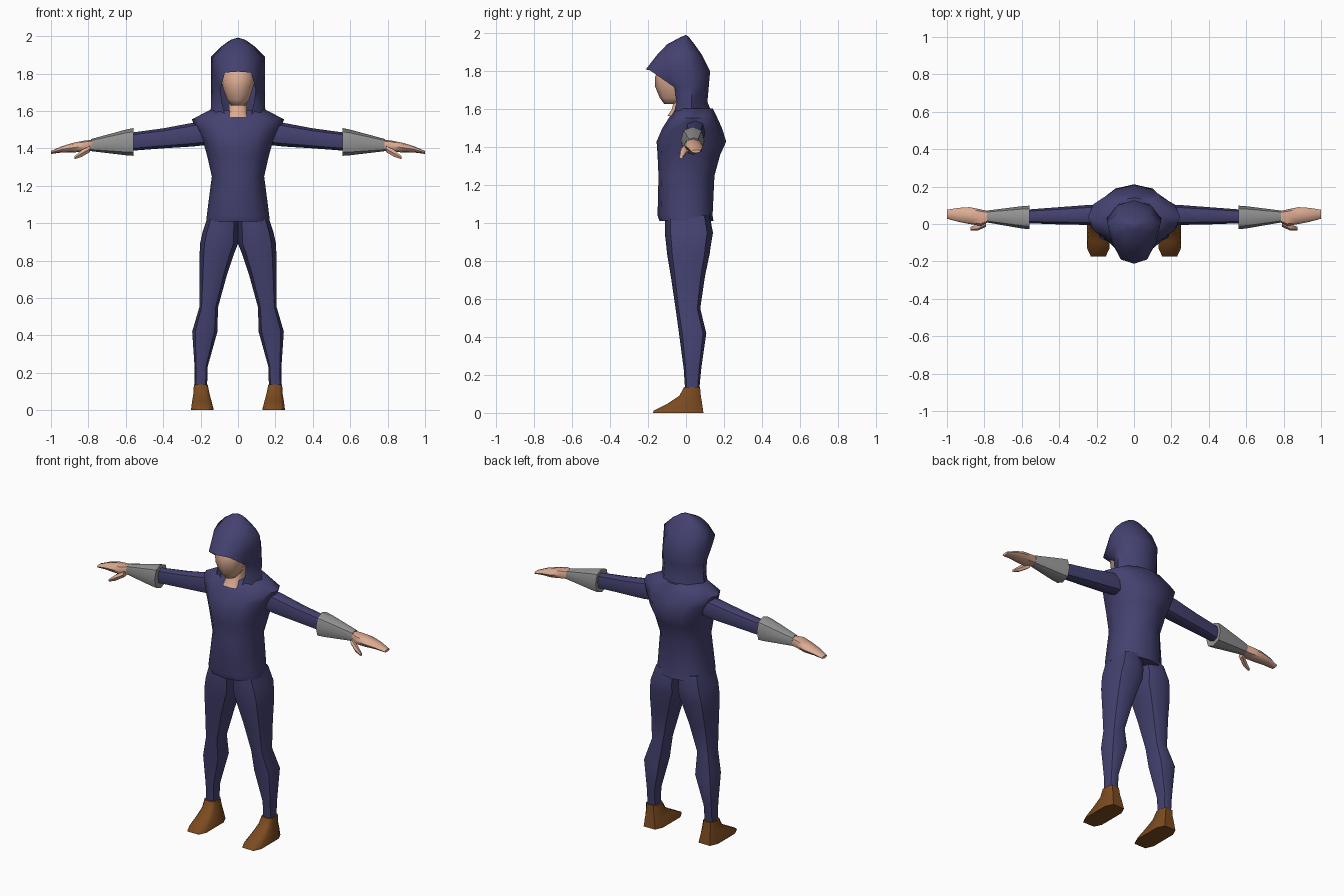
import bpy, bmesh, math


def material(name, rgb):
    m = bpy.data.materials.new(name)
    m.diffuse_color = (*rgb, 1)
    return m


BLUE = material("navy cloth", (0.058, 0.054, 0.162))
SKIN = material("skin", (0.72, 0.41, 0.29))
GREY = material("grey bracer", (0.30, 0.30, 0.30))
BROWN = material("brown leather", (0.20, 0.07, 0.014))


def finish(name, bm, mat, mirror=False, angle=50):
    bmesh.ops.recalc_face_normals(bm, faces=bm.faces)
    me = bpy.data.meshes.new(name)
    bm.to_mesh(me)
    bm.free()
    me.materials.append(mat)
    for p in me.polygons:
        p.use_smooth = True
    me.set_sharp_from_angle(angle=math.radians(angle))
    ob = bpy.data.objects.new(name, me)
    bpy.context.collection.objects.link(ob)
    if mirror:
        ob.modifiers.new("Mirror", 'MIRROR').use_mirror_merge = False
    return ob


def loft(name, rows, mat, axis='z', n=8, power=1.0, flat=False, mirror=False, angle=50):
    """Rows are (position, a0, a1, b0, b1): a, b = x, y along z, or y, z along x."""
    bm = bmesh.new()
    rings = []
    off = math.pi / n if flat else 0
    k = math.cos(off)
    for t, a0, a1, b0, b1 in rows:
        ring = []
        for i in range(n):
            ang = off + 2 * math.pi * i / n
            c, s = math.cos(ang) / k, math.sin(ang) / k
            c = math.copysign(abs(c) ** power, c)
            s = math.copysign(abs(s) ** power, s)
            a = (a0 + a1) / 2 + c * (a1 - a0) / 2
            b = (b0 + b1) / 2 + s * (b1 - b0) / 2
            ring.append(bm.verts.new((a, b, t) if axis == 'z' else (t, a, b)))
        rings.append(ring)
    for r, q in zip(rings, rings[1:]):
        for i in range(n):
            j = (i + 1) % n
            bm.faces.new((r[i], r[j], q[j], q[i]))
    bm.faces.new(rings[0][::-1])
    bm.faces.new(rings[-1])
    return finish(name, bm, mat, mirror, angle)


# Tunic
loft("tunic", [(z, -h, h, y0, y1) for z, h, y0, y1 in (
    (1.01, .17, -.14, .145), (1.04, .167, -.15, .14), (1.25, .14, -.145, .15),
    (1.36, .165, -.15, .18), (1.43, .185, -.155, .212), (1.50, .22, -.125, .19),
    (1.555, .247, -.09, .165), (1.605, .15, -.06, .14))], BLUE, n=12, power=.9)

# Trouser legs, meeting at the centre above the crotch
loft("trouser_leg", [
    (.125, .165, .232, -.005, .07), (.23, .163, .232, -.012, .08),
    (.42, .11, .245, -.037, .107), (.55, .107, .207, -.055, .075),
    (.72, .06, .205, -.08, .1), (.84, .02, .205, -.1, .125),
    (.89, 0, .203, -.105, .132), (.95, 0, .19, -.112, .142),
    (1.04, 0, .16, -.11, .125)], BLUE, power=.8, mirror=True)

# Boots
loft("boot", [
    (0, .13, .252, -.175, .092), (.012, .132, .25, -.17, .09),
    (.05, .142, .245, -.095, .085), (.09, .153, .238, -.035, .078),
    (.137, .162, .236, -.01, .074)], BROWN, power=.5, flat=True, mirror=True)

# Sleeves, bracers, hands and thumbs
loft("sleeve", [
    (.15, 0, .1, 1.42, 1.55), (.24, -.005, .102, 1.41, 1.537),
    (.40, -.002, .09, 1.40, 1.507), (.60, .005, .075, 1.385, 1.48)],
    BLUE, 'x', power=.85, mirror=True)
loft("bracer", [
    (.56, -.028, .098, 1.36, 1.508), (.60, -.024, .095, 1.363, 1.50),
    (.785, .008, .072, 1.385, 1.45)], GREY, 'x', power=.85, mirror=True)
loft("hand", [
    (.775, .012, .068, 1.388, 1.446), (.82, -.01, .078, 1.383, 1.442),
    (.88, 0, .09, 1.378, 1.43), (.94, .012, .086, 1.378, 1.412),
    (1.0, .028, .076, 1.37, 1.386)], SKIN, 'x', power=.8, mirror=True)
loft("thumb", [
    (.79, -.015, .03, 1.378, 1.418), (.835, -.035, 0, 1.352, 1.395),
    (.875, -.036, -.016, 1.34, 1.358)], SKIN, 'x', n=6, mirror=True)

# Head and neck
loft("head", [(z, -h, h, y0, y1) for z, h, y0, y1 in (
    (1.628, .035, -.115, -.03), (1.66, .06, -.138, .02), (1.72, .08, -.163, .05),
    (1.77, .09, -.163, .06), (1.83, .085, -.14, .06), (1.88, .05, -.09, .04))],
    SKIN, power=.85, angle=60)
loft("neck", [(1.565, -.055, .055, -.098, .05), (1.60, -.05, .05, -.075, .05),
              (1.66, -.045, .045, -.06, .04)], SKIN, power=.6, flat=True)

# Hood: half rows from front centre round to back centre; the lower front is open
hood_rows = [
    [None, (.07, -.065, 1.575), (.125, -.04, 1.57), (.15, .03, 1.57), (.085, .115, 1.57), (0, .14, 1.57)],
    [None, (.085, -.05, 1.64), (.12, -.03, 1.64), (.143, .03, 1.64), (.08, .095, 1.64), (0, .113, 1.64)],
    [None, (.095, -.06, 1.715), (.125, -.03, 1.72), (.145, .03, 1.72), (.085, .1, 1.72), (0, .12, 1.72)],
    [(0, -.212, 1.81), (.07, -.19, 1.805), (.118, -.10, 1.80), (.145, .02, 1.80), (.09, .10, 1.80), (0, .127, 1.80)],
    [(0, -.15, 1.89), (.06, -.135, 1.89), (.11, -.08, 1.89), (.144, .01, 1.89), (.08, .065, 1.89), (0, .082, 1.89)],
    [(0, -.10, 1.942), (.045, -.09, 1.942), (.075, -.05, 1.942), (.093, 0, 1.942), (.055, .035, 1.942), (0, .045, 1.942)],
    [(0, -.03, 1.98), (.02, -.028, 1.98), (.035, -.015, 1.98), (.04, 0, 1.98), (.025, .012, 1.98), (0, .016, 1.98)],
]
bm = bmesh.new()
for side in (1, -1):
    grid = [[p and bm.verts.new((side * p[0], p[1], p[2])) for p in row] for row in hood_rows]
    top = bm.verts.new((0, 0, 1.992))
    for r, q in zip(grid, grid[1:]):
        for i in range(5):
            quad = (r[i], r[i + 1], q[i + 1], q[i])
            if all(quad):
                bm.faces.new(quad)
    for a, b in zip(grid[-1], grid[-1][1:]):
        bm.faces.new((a, b, top))
bmesh.ops.remove_doubles(bm, verts=bm.verts, dist=.0005)
# Brow edge down to the cheek on each side is left open
finish("hood", bm, BLUE, angle=55)
